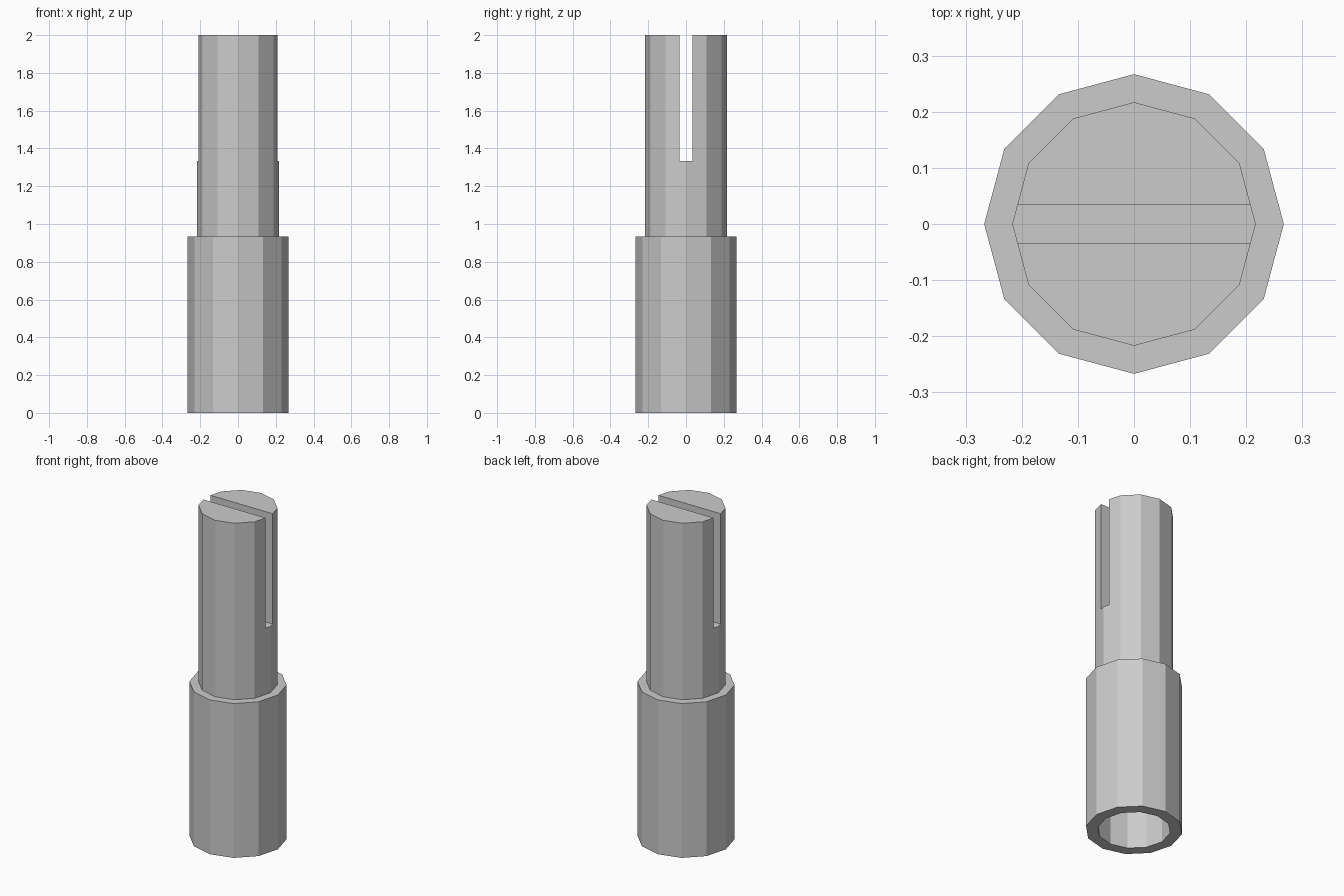
import bpy
import bmesh
from math import radians
from mathutils import Matrix

if "Cube" in bpy.data.objects:
    bpy.data.objects.remove(bpy.data.objects["Cube"], do_unlink=True)

SIDES = 12
SLEEVE_TOP = 0.933
SLOT_BOTTOM = 1.333

grey = bpy.data.materials.new("plain_grey")
grey.use_nodes = True
colour = (0.6, 0.6, 0.6, 1)
grey.diffuse_color = colour
grey.node_tree.nodes["Principled BSDF"].inputs["Base Color"].default_value = colour


def finish(bm, name):
    bmesh.ops.recalc_face_normals(bm, faces=bm.faces)
    mesh = bpy.data.meshes.new(name)
    bm.to_mesh(mesh)
    bm.free()
    mesh.materials.append(grey)
    obj = bpy.data.objects.new(name, mesh)
    bpy.context.collection.objects.link(obj)
    return obj


def lathe(name, profile):
    """Spin a profile of (radius, height) points around z."""
    bm = bmesh.new()
    verts = [bm.verts.new((r, 0, z)) for r, z in profile]
    edges = [bm.edges.new(pair) for pair in zip(verts, verts[1:])]
    bmesh.ops.spin(bm, geom=verts + edges, cent=(0, 0, 0), axis=(0, 0, 1),
                   angle=radians(360), steps=SIDES)
    bmesh.ops.remove_doubles(bm, verts=bm.verts, dist=0.0001)
    bmesh.ops.dissolve_limit(bm, angle_limit=radians(1),
                             verts=bm.verts, edges=bm.edges)
    return finish(bm, name)


# Hollow sleeve below, solid stem above, made as one closed body
body = lathe("slotted_post", [
    (0, SLEEVE_TOP), (0.2, SLEEVE_TOP), (0.2, 0), (0.267, 0),
    (0.267, SLEEVE_TOP), (0.217, SLEEVE_TOP), (0.217, 2), (0, 2)])

# Slot across the stem
bm = bmesh.new()
bmesh.ops.create_cube(bm, size=1, matrix=Matrix.Translation(
    (0, 0, SLOT_BOTTOM + 0.5)) @ Matrix.Diagonal((1, 0.067, 1, 1)))
cutter = finish(bm, "slot_cutter")
cutter.hide_render = True
cutter.hide_set(True)

cut = body.modifiers.new("slot", "BOOLEAN")
cut.operation = "DIFFERENCE"
cut.solver = "EXACT"
cut.object = cutter

# Apply the cut and drop the helper
bpy.context.view_layer.objects.active = body
body.select_set(True)
bpy.ops.object.modifier_apply(modifier=cut.name)
bpy.data.objects.remove(cutter, do_unlink=True)
